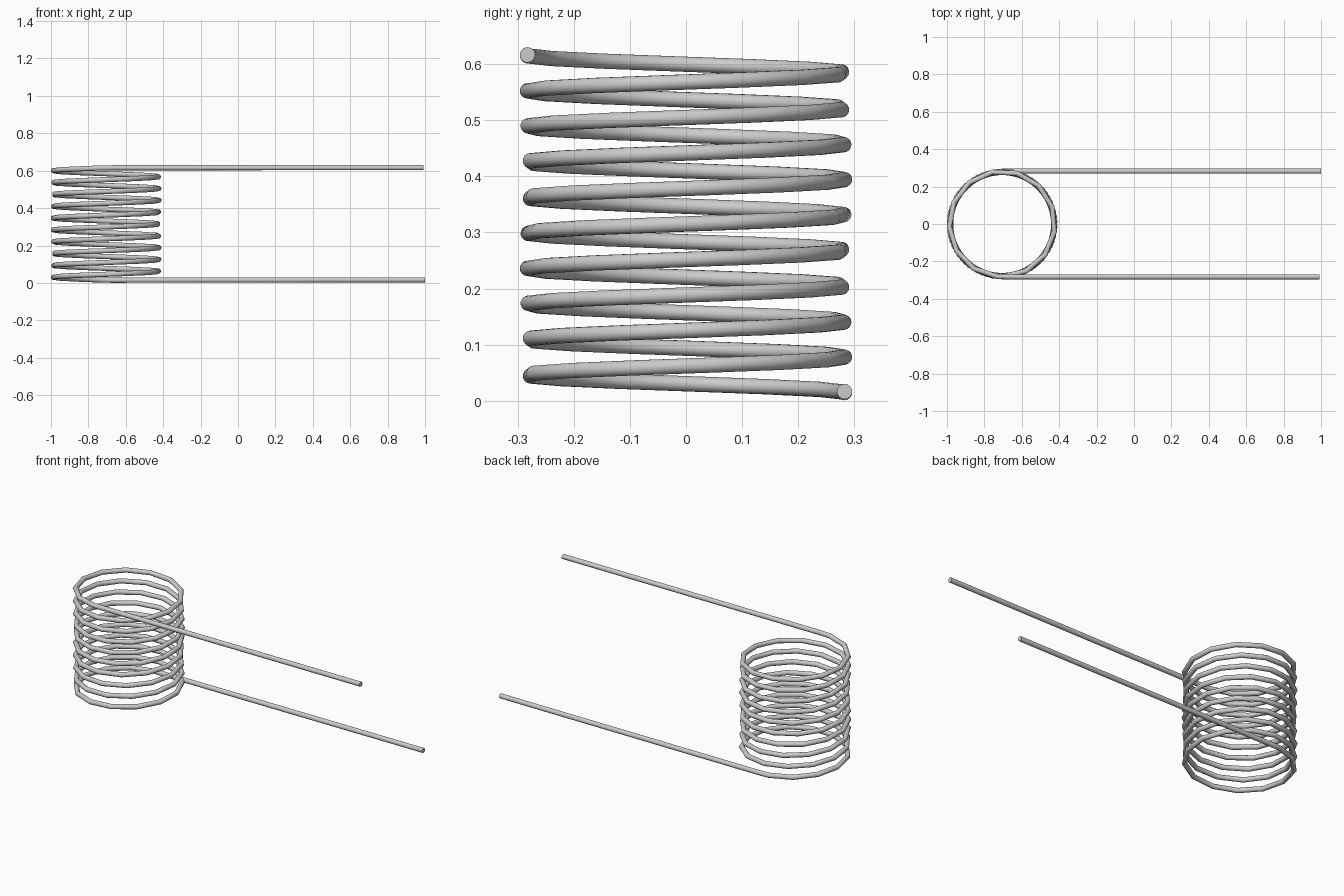
import bpy
from math import sin, cos, radians

if "Cube" in bpy.data.objects:
    bpy.data.objects.remove(bpy.data.objects["Cube"])

WIRE = 0.0137          # wire radius
R = 0.2825             # coil radius to wire centre
CX = -0.705            # coil axis x
Z0, Z1 = 0.0145, 0.6155
TURNS = 9.5
PER_TURN = 13.2        # straight segments per turn
STEP = 360 / PER_TURN

# Coil path: climbs counter-clockwise from the back leg to the front leg
coil = []
a = 0.2 * STEP
while a <= TURNS * 360:
    t = radians(90 + a)
    z = Z0 + (Z1 - Z0) * a / (TURNS * 360)
    coil.append((CX + R * cos(t), R * sin(t), z))
    a += STEP

# Straight legs run to +x from each end of the coil
path = [(1.0, 0.2825, 0.0165), (CX + 0.03, 0.2825, Z0)] + coil
path += [(CX + 0.03, -0.2825, Z1), (0.992, -0.2825, 0.6165)]

# Wire swept along the path
curve = bpy.data.curves.new("spring_wire", 'CURVE')
curve.dimensions = '3D'
curve.bevel_depth = WIRE
curve.bevel_resolution = 6
curve.use_fill_caps = True
spline = curve.splines.new('POLY')
spline.points.add(len(path) - 1)
for p, co in zip(spline.points, path):
    p.co = (*co, 1)

spring = bpy.data.objects.new("torsion_spring", curve)
bpy.context.collection.objects.link(spring)
bpy.context.view_layer.objects.active = spring
spring.select_set(True)
bpy.ops.object.convert(target='MESH')
bpy.ops.object.shade_smooth_by_angle(angle=radians(30))
